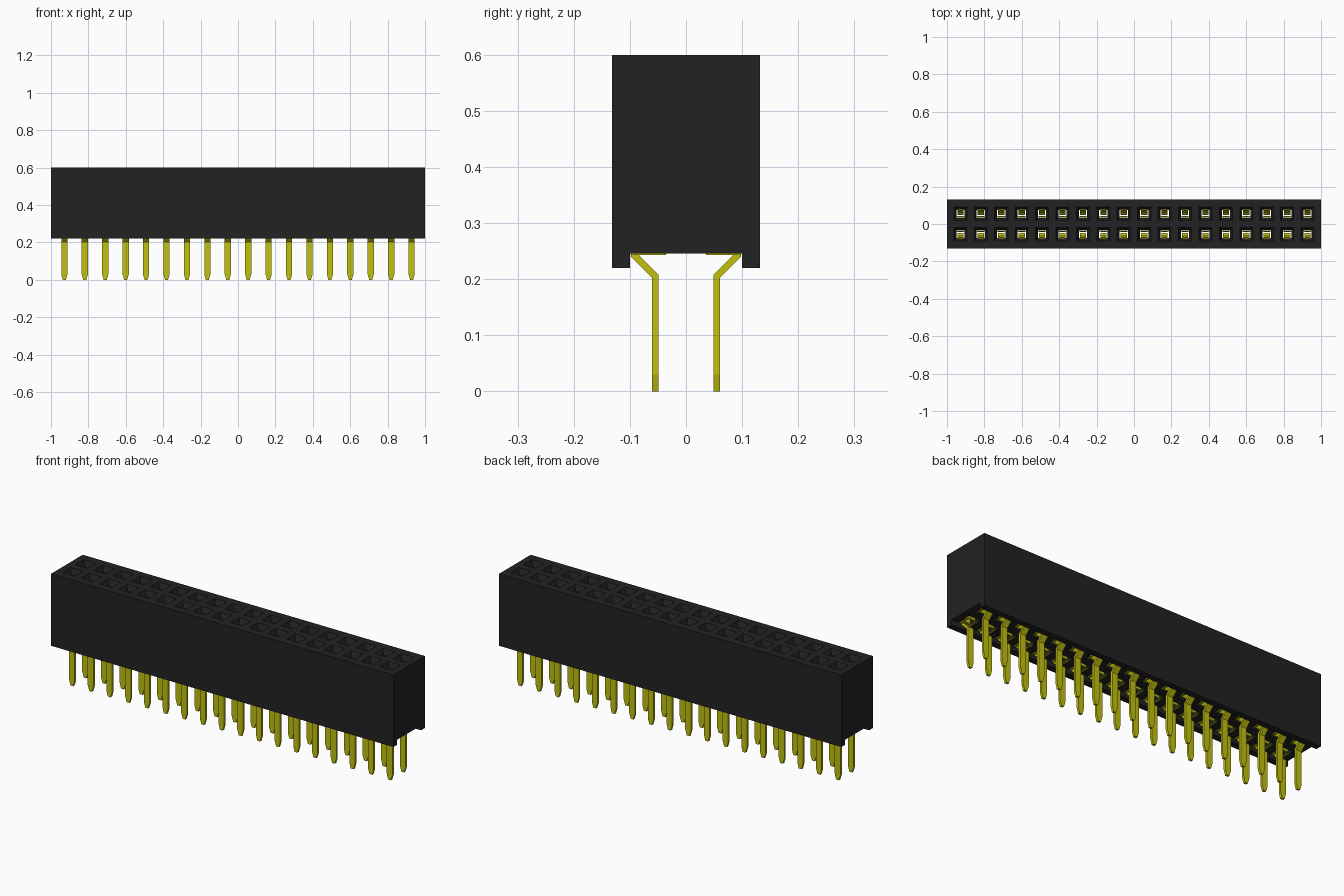
import bpy, bmesh

if "Cube" in bpy.data.objects:
    bpy.data.objects.remove(bpy.data.objects["Cube"], do_unlink=True)

COLUMNS, PITCH, ROW = 18, 0.1092, 0.0546
TOP, RECESS, BOTTOM = 0.6, 0.246, 0.22


def make_material(name, rgb):
    mat = bpy.data.materials.new(name)
    mat.use_nodes = True
    mat.diffuse_color = (*rgb, 1)
    mat.node_tree.nodes["Principled BSDF"].inputs["Base Color"].default_value = (*rgb, 1)
    return mat


black = make_material("black plastic", (0.016, 0.016, 0.016))
gold = make_material("yellow metal", (0.53, 0.53, 0.005))


def loft(bm, rings):
    """Skin a list of equal-length rings and cap both ends."""
    loops = [[bm.verts.new(p) for p in ring] for ring in rings]
    n = len(loops[0])
    for a, b in zip(loops, loops[1:]):
        for i in range(n):
            j = (i + 1) % n
            bm.faces.new((a[i], a[j], b[j], b[i]))
    bm.faces.new(loops[0][::-1])
    bm.faces.new(loops[-1])


def rect(x, y, z, hx, hy):
    return [(x - hx, y - hy, z), (x + hx, y - hy, z), (x + hx, y + hy, z), (x - hx, y + hy, z)]


def finish(bm, name, mat):
    bmesh.ops.recalc_face_normals(bm, faces=bm.faces)
    mesh = bpy.data.meshes.new(name)
    bm.to_mesh(mesh)
    bm.free()
    mesh.materials.append(mat)
    return mesh


def add_object(name, mesh):
    obj = bpy.data.objects.new(name, mesh)
    bpy.context.scene.collection.objects.link(obj)
    return obj


column_x = [(i - (COLUMNS - 1) / 2) * PITCH for i in range(COLUMNS)]

# Housing: a channel profile drawn along the length
half = [(0.1, RECESS), (0.1, BOTTOM), (0.132, BOTTOM), (0.132, TOP)]
profile = half + [(-y, z) for y, z in reversed(half)]
bm = bmesh.new()
loft(bm, [[(x, y, z) for y, z in profile] for x in (-1, 1)])
housing = add_object("housing", finish(bm, "housing", black))

# Socket cutter: funnel mouth, straight shaft, wider chamber at the bottom
bm = bmesh.new()
for x in column_x:
    for y in (-ROW, ROW):
        steps = [(0.2, 0.034), (0.3, 0.034), (0.3, 0.022), (0.575, 0.022), (TOP, 0.035), (0.62, 0.035)]
        loft(bm, [rect(x, y, z, r, r) for z, r in steps])
cutter = add_object("socket_cutter", finish(bm, "socket_cutter", black))
cutter.hide_render = True
cut = housing.modifiers.new("sockets", "BOOLEAN")
cut.operation, cut.solver, cut.object = "DIFFERENCE", "EXACT", cutter
bpy.context.view_layer.objects.active = housing
bpy.ops.object.modifier_apply(modifier=cut.name)
bpy.data.objects.remove(cutter, do_unlink=True)

# Terminal: pointed leg bent outwards at the top (inner y, z, outer y, z, half width)
bm = bmesh.new()
leg = [(0.049, 0, 0.061, 0, 0.008), (0.049, 0.03, 0.061, 0.03, 0.0165),
       (0.049, 0.208, 0.061, 0.203, 0.0165), (0.086, 0.245, 0.098, 0.24, 0.0165),
       (0.086, 0.246, 0.098, 0.246, 0.0165)]
loft(bm, [[(-w, a, b), (w, a, b), (w, c, d), (-w, c, d)] for a, b, c, d, w in leg])

# Terminal foot: a thin frame around the socket opening
for x, y, hx, hy in [(0, 0.086, 0.03, 0.012), (0, 0.0385, 0.03, 0.0025),
                     (-0.026, 0.058, 0.004, 0.018), (0.026, 0.058, 0.004, 0.018)]:
    loft(bm, [rect(x, y, z, hx, hy) for z in (0.243, 0.2465)])

# Terminal springs: two blades leaning towards each other in the shaft
for foot, tip in [(0.0735, 0.064), (0.0365, 0.041)]:
    loft(bm, [rect(0, y, z, 0.0165, 0.002) for y, z in ((foot, 0.245), (tip, 0.46), (foot, 0.52))])
terminal = finish(bm, "terminal", gold)

# Two rows of terminals, the front row turned to face the back row
for i, x in enumerate(column_x):
    add_object(f"back_terminal_{i + 1}", terminal).location.x = x
    front = add_object(f"front_terminal_{i + 1}", terminal)
    front.location.x = x
    front.rotation_euler.z = 3.14159265
